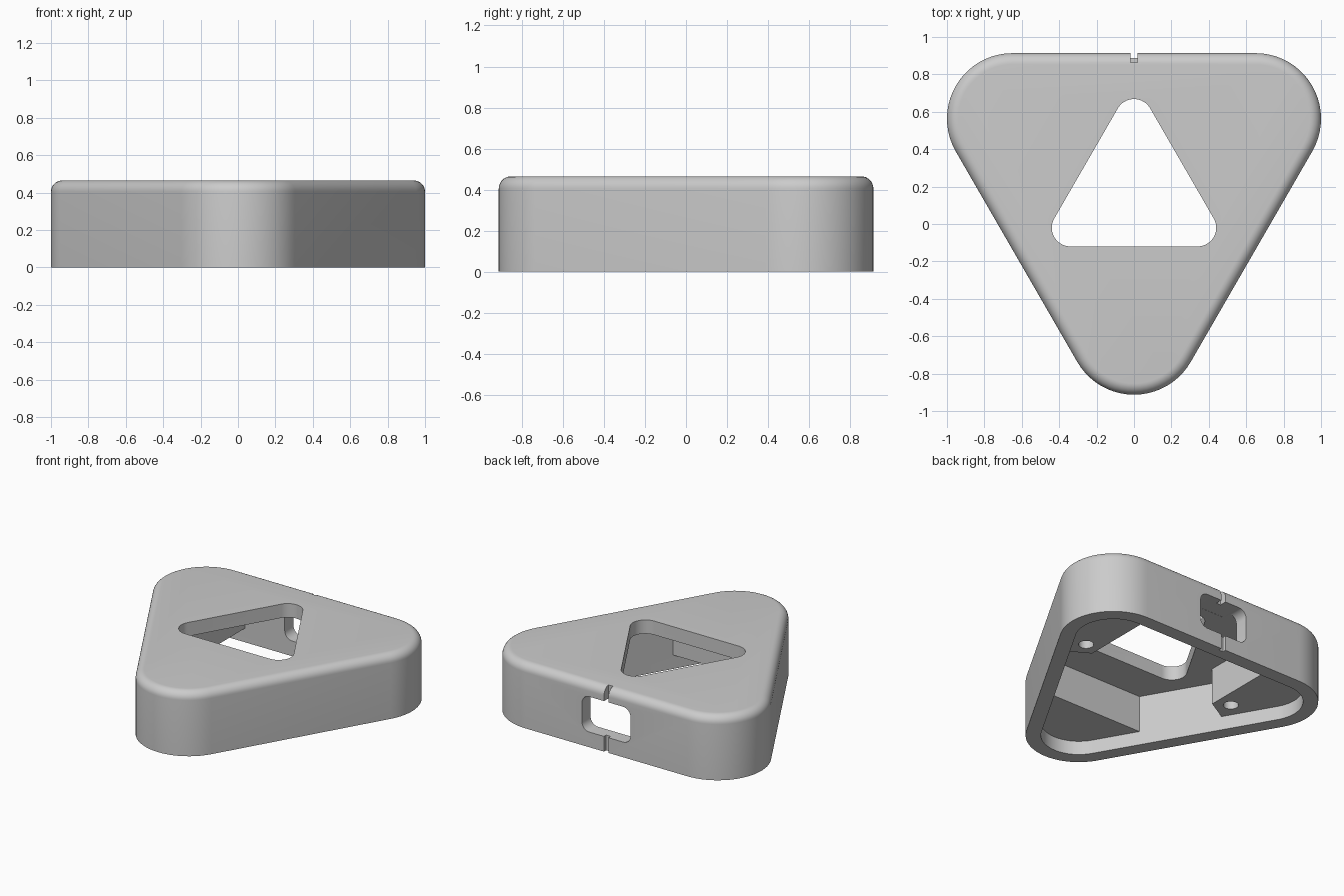
import bpy
import bmesh
from math import cos, sin, pi, radians, sqrt

if "Cube" in bpy.data.objects:
    bpy.data.objects.remove(bpy.data.objects["Cube"], do_unlink=True)

grey = bpy.data.materials.new("plain_grey")
grey.use_nodes = True
grey.diffuse_color = (0.6, 0.6, 0.6, 1)
grey.node_tree.nodes["Principled BSDF"].inputs["Base Color"].default_value = (0.6, 0.6, 0.6, 1)


def rounded(corners, radius, half_span, steps=20):
    """Outline from corner centres (x, y, direction), each swept by an arc."""
    points = []
    for x, y, direction in corners:
        for i in range(steps + 1):
            a = radians(direction - half_span + 2 * half_span * i / steps)
            points.append((x + radius * cos(a), y + radius * sin(a)))
    return points


def triangle(radius, cy=0.188, reach=0.7506, first=30):
    corners = [(reach * cos(radians(a)), cy + reach * sin(radians(a)), a)
               for a in (first, first + 120, first + 240)]
    return rounded(corners, radius, 60)


def loft(name, layers):
    """Solid through a stack of (outline, z) layers with equal point counts."""
    bm = bmesh.new()
    rings = [[bm.verts.new((x, y, z)) for x, y in outline] for outline, z in layers]
    n = len(rings[0])
    for low, high in zip(rings, rings[1:]):
        for i in range(n):
            j = (i + 1) % n
            bm.faces.new((low[i], low[j], high[j], high[i]))
    bm.faces.new(rings[0][::-1])
    bm.faces.new(rings[-1])
    bmesh.ops.recalc_face_normals(bm, faces=bm.faces)
    mesh = bpy.data.meshes.new(name)
    bm.to_mesh(mesh)
    bm.free()
    mesh.materials.append(grey)
    obj = bpy.data.objects.new(name, mesh)
    bpy.context.collection.objects.link(obj)
    return obj


def prism(name, outline, z0, z1):
    return loft(name, [(outline, z0), (outline, z1)])


def combine(target, tool, operation):
    """Apply a boolean, then remove the tool."""
    tool.hide_render = True
    mod = target.modifiers.new(operation.lower(), 'BOOLEAN')
    mod.operation = operation
    mod.solver = 'EXACT'
    mod.object = tool
    bpy.context.view_layer.objects.active = target
    bpy.ops.object.modifier_apply(modifier=mod.name)
    bpy.data.objects.remove(tool, do_unlink=True)


# Outer body with a rounded top edge
height, fillet, outer = 0.465, 0.06, 0.35
layers = [(triangle(outer), 0)]
for i in range(9):
    a = i / 8 * pi / 2
    layers.append((triangle(outer - fillet * (1 - cos(a))), height - fillet * (1 - sin(a))))
body = loft("triangular_housing", layers)

# Hollow inside, open at the bottom
combine(body, prism("hollow", triangle(outer - 0.1), -0.1, 0.365), 'DIFFERENCE')

# Recessed corner blocks: two with screw holes at the back, one plain at the front
lean = sqrt(3) / 2
for side in (-1, 1):
    plan = [(0.515, 1), (0.515, 0.185), (0.515 + 0.44 * lean, 0.185 - 0.22), (1.2, 0), (1.2, 1)]
    block = prism("screw_block", [(side * x, y) for x, y in plan], 0.1, 0.4)
    combine(block, prism("limit", triangle(outer - 0.05), 0, 0.5), 'INTERSECT')
    hole = rounded([(side * 0.62, 0.25, 0)], 0.05, 174, 29)
    combine(block, prism("screw_hole", hole, 0, 0.33), 'DIFFERENCE')
    combine(body, block, 'UNION')
block = prism("front_block", [(-1, -0.4), (1, -0.4), (1, -1), (-1, -1)], 0.1, 0.4)
combine(block, prism("limit", triangle(outer - 0.05), 0, 0.5), 'INTERSECT')
combine(body, block, 'UNION')

# Triangular window through the top
combine(body, prism("window", triangle(0.1, 0.176, 0.392, 90), 0.2, 0.6), 'DIFFERENCE')

# Rounded socket opening in the back wall
w, h, r, mid = 0.195, 0.128, 0.06, 0.238
corners = [(sx * (w - r), mid + sz * (h - r), a)
           for sx, sz, a in ((1, 1, 45), (-1, 1, 135), (-1, -1, 225), (1, -1, 315))]
opening = prism("socket_opening", rounded(corners, r, 45, 8), -1.0, -0.75)
opening.rotation_euler.x = pi / 2
bpy.context.view_layer.update()
combine(body, opening, 'DIFFERENCE')

# Narrow cable grooves above and below the opening
for y, z0, z1 in ((0.863, 0.3, 0.6), (0.888, -0.1, 0.2)):
    groove = [(-0.018, y), (0.018, y), (0.018, 1), (-0.018, 1)]
    combine(body, prism("cable_groove", groove, z0, z1), 'DIFFERENCE')

bpy.ops.object.select_all(action='DESELECT')
body.select_set(True)
bpy.context.view_layer.objects.active = body
bpy.ops.object.shade_smooth_by_angle(angle=radians(30))
